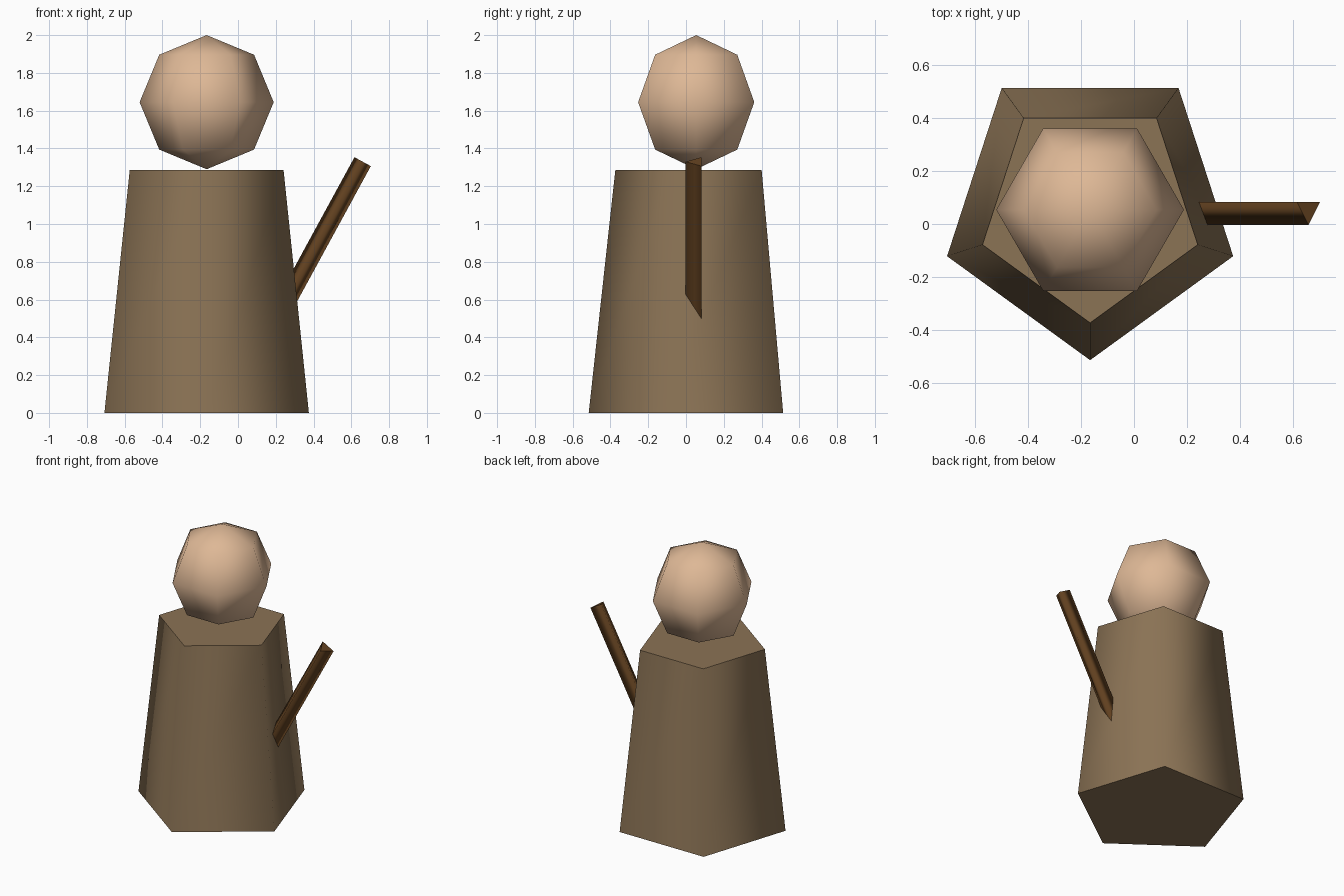
import bpy
import bmesh
import math
from mathutils import Matrix, Vector

cube = bpy.data.objects.get("Cube")
if cube:
    bpy.data.objects.remove(cube, do_unlink=True)


def make_material(name, hex_rgb):
    """Flat material from an sRGB hex string, stored as linear values."""
    srgb = [int(hex_rgb[i:i + 2], 16) / 255 for i in (0, 2, 4)]
    colour = [((c + 0.055) / 1.055) ** 2.4 for c in srgb] + [1]
    mat = bpy.data.materials.new(name)
    mat.use_nodes = True
    mat.diffuse_color = colour
    mat.node_tree.nodes["Principled BSDF"].inputs["Base Color"].default_value = colour
    return mat


def lathe(name, profile, sides, start, matrix, mat):
    """Low-sided smooth solid from (radius, height) rings; zero radius is a pole."""
    bm = bmesh.new()
    rings = []
    for radius, z in profile:
        count = sides if radius else 1
        angles = [math.radians(start) + math.tau * i / sides for i in range(count)]
        rings.append([bm.verts.new((radius * math.cos(a), radius * math.sin(a), z))
                      for a in angles])
    for low, high in zip(rings, rings[1:]):
        for i in range(sides):
            j = (i + 1) % sides
            corners = [low[i % len(low)], low[j % len(low)],
                       high[j % len(high)], high[i % len(high)]]
            bm.faces.new(list(dict.fromkeys(corners))).smooth = True
    # Flat end caps
    for ring in (rings[0], rings[-1]):
        if len(ring) > 1:
            bm.faces.new(ring).smooth = False
    bmesh.ops.recalc_face_normals(bm, faces=bm.faces)
    # Keep the cap rims sharp
    for edge in bm.edges:
        edge.smooth = all(f.smooth for f in edge.link_faces)
    mesh = bpy.data.meshes.new(name)
    bm.to_mesh(mesh)
    bm.free()
    mesh.materials.append(mat)
    obj = bpy.data.objects.new(name, mesh)
    obj.matrix_world = matrix
    bpy.context.scene.collection.objects.link(obj)
    return obj


robe_brown = make_material("robe brown", "8B7355")
skin_tan = make_material("skin tan", "DEB896")
dark_wood = make_material("dark wood", "654321")

centre = Vector((-0.166, 0.054, 0))

# Five-sided tapering robe
lathe("robe", [(0.569, 0), (0.428, 1.287)], 5, -90,
      Matrix.Translation(centre), robe_brown)

# Faceted round head, touching the robe at its lower pole
head_radius = 0.355
head_profile = [(head_radius * math.sin(k * math.pi / 4) if 0 < k < 4 else 0,
                 -head_radius * math.cos(k * math.pi / 4)) for k in range(5)]
lathe("head", head_profile, 6, 0,
      Matrix.Translation(centre + Vector((0, 0, 1.645))), skin_tan)

# Three-sided staff leaning out of the robe
staff_top = Vector((0.66, 0.054, 1.33))
lathe("staff", [(0.057, -1.07), (0.057, 0)], 3, -90,
      Matrix.Translation(staff_top) @ Matrix.Rotation(math.radians(28.6), 4, "Y"),
      dark_wood)
